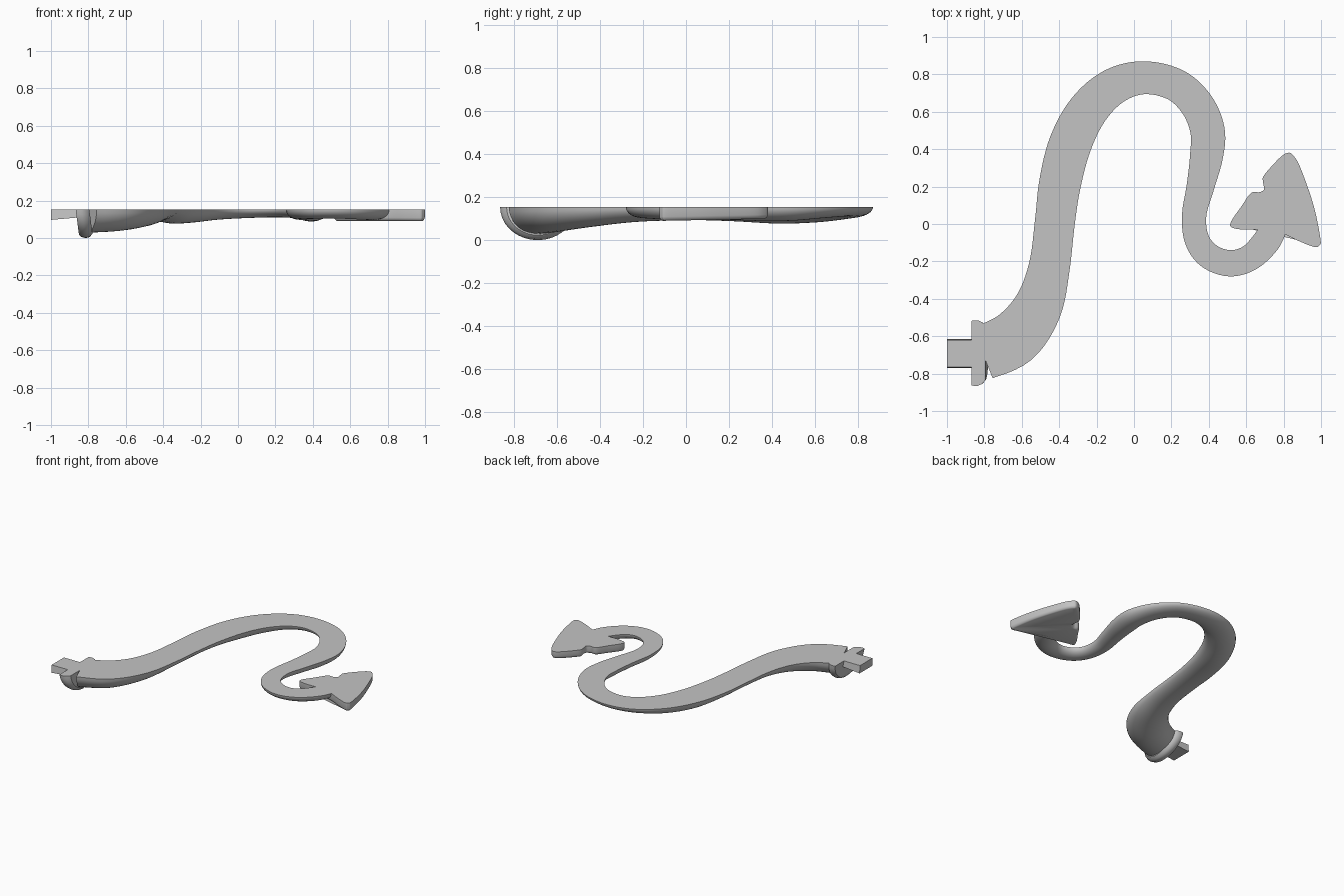
import bpy, bmesh, math
from mathutils import Vector

TOP = 0.153
SIDES = 18      # segments of the half-round underside
STEPS = 6       # spline samples between control points

old = bpy.data.objects.get("Cube")
if old:
    bpy.data.objects.remove(old, do_unlink=True)

gray = bpy.data.materials.new("plain gray")
gray.use_nodes = True
gray.diffuse_color = (0.55, 0.55, 0.55, 1)
gray.node_tree.nodes["Principled BSDF"].inputs["Base Color"].default_value = (0.55, 0.55, 0.55, 1)


def finish(bm, name, angle=40):
    bmesh.ops.recalc_face_normals(bm, faces=bm.faces[:])
    mesh = bpy.data.meshes.new(name)
    bm.to_mesh(mesh)
    bm.free()
    obj = bpy.data.objects.new(name, mesh)
    bpy.context.collection.objects.link(obj)
    mesh.materials.append(gray)
    bpy.ops.object.select_all(action='DESELECT')
    obj.select_set(True)
    bpy.context.view_layer.objects.active = obj
    bpy.ops.object.shade_smooth_by_angle(angle=math.radians(angle))
    return obj


def spline(points, closed=False):
    """Smooth curve through all control points."""
    pts = [Vector(p) for p in points]
    n = len(pts)
    get = (lambda i: pts[i % n]) if closed else (lambda i: pts[min(max(i, 0), n - 1)])
    out = []
    for i in range(n if closed else n - 1):
        a, b, c, d = (get(i + k) for k in (-1, 0, 1, 2))
        for s in range(STEPS):
            t = s / STEPS
            out.append(0.5 * (2 * b + (c - a) * t + (2 * a - 5 * b + 4 * c - d) * t * t
                              + (3 * b - a - 3 * c + d) * t ** 3))
    return out if closed else out + [pts[-1]]


def half_round_sweep(name, stations, lean=0):
    """Flat-topped sweep; each station is x, y, half width, depth."""
    bm = bmesh.new()
    rings = []
    last = len(stations) - 1
    for i, (x, y, half, depth) in enumerate(stations):
        step = stations[min(i + 1, last)] - stations[max(i - 1, 0)]
        along = Vector((step[0], step[1])).normalized()
        ring = []
        for k in range(SIDES + 1):
            a = math.pi * k / SIDES
            side, drop = half * math.cos(a), depth * math.sin(a)
            ring.append(bm.verts.new((x - along.y * side + lean * drop,
                                      y + along.x * side, TOP - drop)))
        rings.append(ring)
    for r, s in zip(rings, rings[1:]):
        for k in range(SIDES + 1):
            j = (k + 1) % (SIDES + 1)
            bm.faces.new((r[k], r[j], s[j], s[k]))
    bm.faces.new(rings[0])
    bm.faces.new(rings[-1])
    return finish(bm, name)


# Winding tail
tail = [(-0.81, -0.69, .145, .125), (-0.64, -0.61, .148, .115), (-0.515, -0.445, .13, .092),
        (-0.453, -0.23, .11, .068), (-0.422, 0.02, .107, .06), (-0.395, 0.22, .112, .065),
        (-0.34, 0.43, .114, .076), (-0.245, 0.61, .108, .07), (-0.11, 0.735, .098, .055),
        (0.05, 0.782, .088, .046), (0.22, 0.745, .087, .042), (0.335, 0.64, .09, .05),
        (0.393, 0.50, .092, .062), (0.387, 0.36, .088, .064), (0.355, 0.2, .074, .058),
        (0.322, 0.05, .065, .054), (0.335, -0.08, .066, .05), (0.40, -0.17, .069, .05),
        (0.51, -0.21, .07, .048), (0.62, -0.18, .07, .052), (0.71, -0.09, .074, .056),
        (0.755, 0.0, .07, .052)]
half_round_sweep("tail", spline(tail))

# Collar around the tail root
collar = [(-0.868, .172, .135), (-0.858, .175, .147), (-0.835, .175, .153),
          (-0.812, .165, .148), (-0.795, .145, .13)]
half_round_sweep("collar", [Vector((x, -0.69, h, d)) for x, h, d in collar], lean=0.13)

# Spade-shaped tip
outline = [(0.82, 0.38), (0.775, 0.35), (0.695, 0.26), (0.69, 0.225), (0.695, 0.185),
           (0.67, 0.17), (0.625, 0.165), (0.575, 0.095), (0.52, 0.015), (0.522, -0.018),
           (0.585, -0.03), (0.66, -0.03), (0.735, -0.04), (0.805, -0.055), (0.89, -0.095),
           (0.965, -0.123), (0.99, -0.115), (0.997, -0.08), (0.96, 0.1), (0.89, 0.3),
           (0.85, 0.368)]
bm = bmesh.new()
face = bm.faces.new([bm.verts.new((p.x, p.y, TOP)) for p in spline(outline, True)])
face.normal_update()
if face.normal.z < 0:
    face.normal_flip()
extruded = bmesh.ops.extrude_face_region(bm, geom=[face], use_keep_orig=True)["geom"]
bottom = next(g for g in extruded if isinstance(g, bmesh.types.BMFace))
for v in bottom.verts:
    v.co.z -= 0.040 - 0.02 * (v.co.y - 0.1)
bmesh.ops.recalc_face_normals(bm, faces=bm.faces[:])
for inward, down in ((0.003, 0.008), (0.005, 0.007), (0.007, 0.004)):
    bmesh.ops.inset_region(bm, faces=[bottom], thickness=inward, depth=0, use_even_offset=False)
    for v in bottom.verts:
        v.co.z -= down
finish(bm, "tail_tip", 50)

# Mounting peg
bm = bmesh.new()
bmesh.ops.create_cube(bm, size=1)
for v in bm.verts:
    low = v.co.z < 0
    v.co = Vector((-1.0 if v.co.x < 0 else -0.83, -0.693 + v.co.y * (0.155 if low else 0.145),
                   (0.097 if v.co.x < 0 else 0.112) if low else TOP))
finish(bm, "peg", 30)
